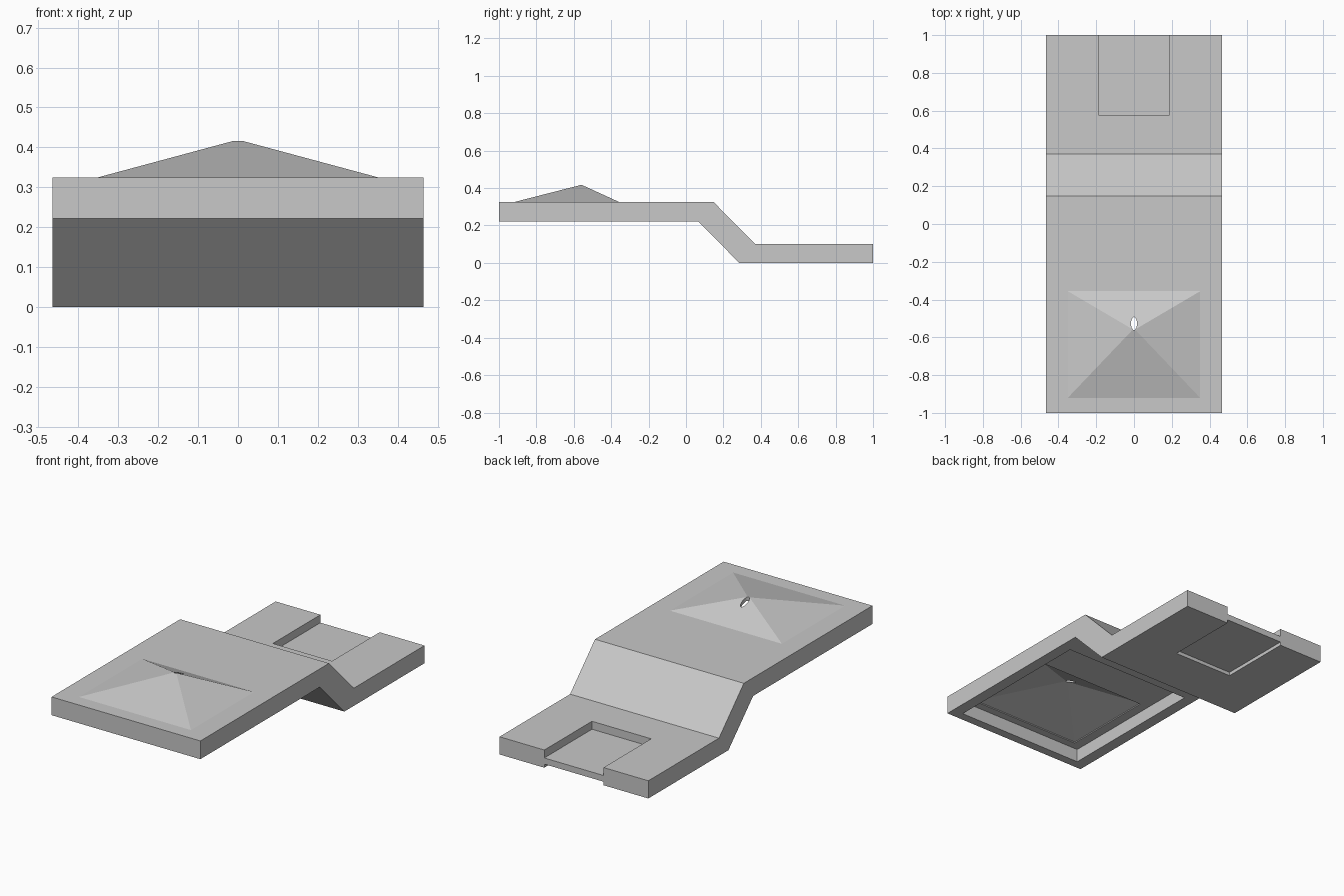
import bpy, bmesh

cube = bpy.data.objects.get("Cube")
if cube:
    bpy.data.objects.remove(cube, do_unlink=True)

grey = bpy.data.materials.new("light grey")
grey.use_nodes = True
COLOUR = (0.58, 0.58, 0.58, 1)
grey.diffuse_color = COLOUR
grey.node_tree.nodes["Principled BSDF"].inputs["Base Color"].default_value = COLOUR


def loft(name, rings):
    """Closed solid through rings that all have the same number of points."""
    bm = bmesh.new()
    loops = [[bm.verts.new(p) for p in ring] for ring in rings]
    n = len(loops[0])
    for a, b in zip(loops, loops[1:]):
        for i in range(n):
            j = (i + 1) % n
            bm.faces.new((a[i], a[j], b[j], b[i]))
    bm.faces.new(loops[0])
    bm.faces.new(loops[-1])
    bmesh.ops.recalc_face_normals(bm, faces=bm.faces)
    mesh = bpy.data.meshes.new(name)
    bm.to_mesh(mesh)
    bm.free()
    mesh.materials.append(grey)
    obj = bpy.data.objects.new(name, mesh)
    bpy.context.collection.objects.link(obj)
    return obj


def rect(half_x, y0, y1, z):
    return [(-half_x, y0, z), (half_x, y0, z), (half_x, y1, z), (-half_x, y1, z)]


def box(name, half_x, y0, y1, z0, z1):
    return loft(name, [rect(half_x, y0, y1, z0), rect(half_x, y0, y1, z1)])


def combine(target, tool, operation):
    mod = target.modifiers.new(tool.name, "BOOLEAN")
    mod.object, mod.operation, mod.solver = tool, operation, "EXACT"
    bpy.context.view_layer.objects.active = target
    bpy.ops.object.modifier_apply(modifier=mod.name)
    bpy.data.objects.remove(tool, do_unlink=True)


# Stepped plate, extruded from its side profile
WIDTH = 0.465
TOP, UNDER, LOW = 0.325, 0.222, 0.1
profile = [(-1, UNDER), (0.065, UNDER), (0.285, 0), (1, 0),
           (1, LOW), (0.37, LOW), (0.148, TOP), (-1, TOP)]
plate = loft("stepped_plate",
             [[(x, y, z) for y, z in profile] for x in (-WIDTH, WIDTH)])

# Shallow pyramid hump on the raised end
PEAK = -0.56
hump = loft("hump", [rect(0.354, -0.923, -0.354, TOP - 0.01),
                     rect(0.35, -0.92, -0.356, TOP),
                     rect(0.012, PEAK - 0.005, PEAK + 0.005, 0.416)])
combine(plate, hump, "UNION")

# Recess under the raised end, and the hollow inside the hump
FLOOR = 0.297
combine(plate, box("under_recess", 0.4, -0.95, -0.056, 0.15, FLOOR), "DIFFERENCE")
hollow = loft("hump_hollow", [rect(0.345, -0.905, -0.36, FLOOR - 0.03),
                              rect(0.345, -0.905, -0.36, FLOOR + 0.006),
                              rect(0.012, PEAK - 0.005, PEAK + 0.005, 0.395)])
combine(plate, hollow, "DIFFERENCE")

# Small oval hole beside the peak
bpy.ops.mesh.primitive_cylinder_add(vertices=24, radius=1, depth=1,
                                    location=(0, -0.527, 0.5))
hole = bpy.context.object
hole.name = "peak_hole"
hole.scale = (0.016, 0.034, 0.4)
bpy.context.view_layer.update()
combine(plate, hole, "DIFFERENCE")

# Open-ended slots above and below the lower end
combine(plate, box("upper_slot", 0.185, 0.575, 1.1, LOW - 0.045, 0.2), "DIFFERENCE")
combine(plate, box("lower_slot", 0.185, 0.575, 1.1, -0.1, 0.02), "DIFFERENCE")
